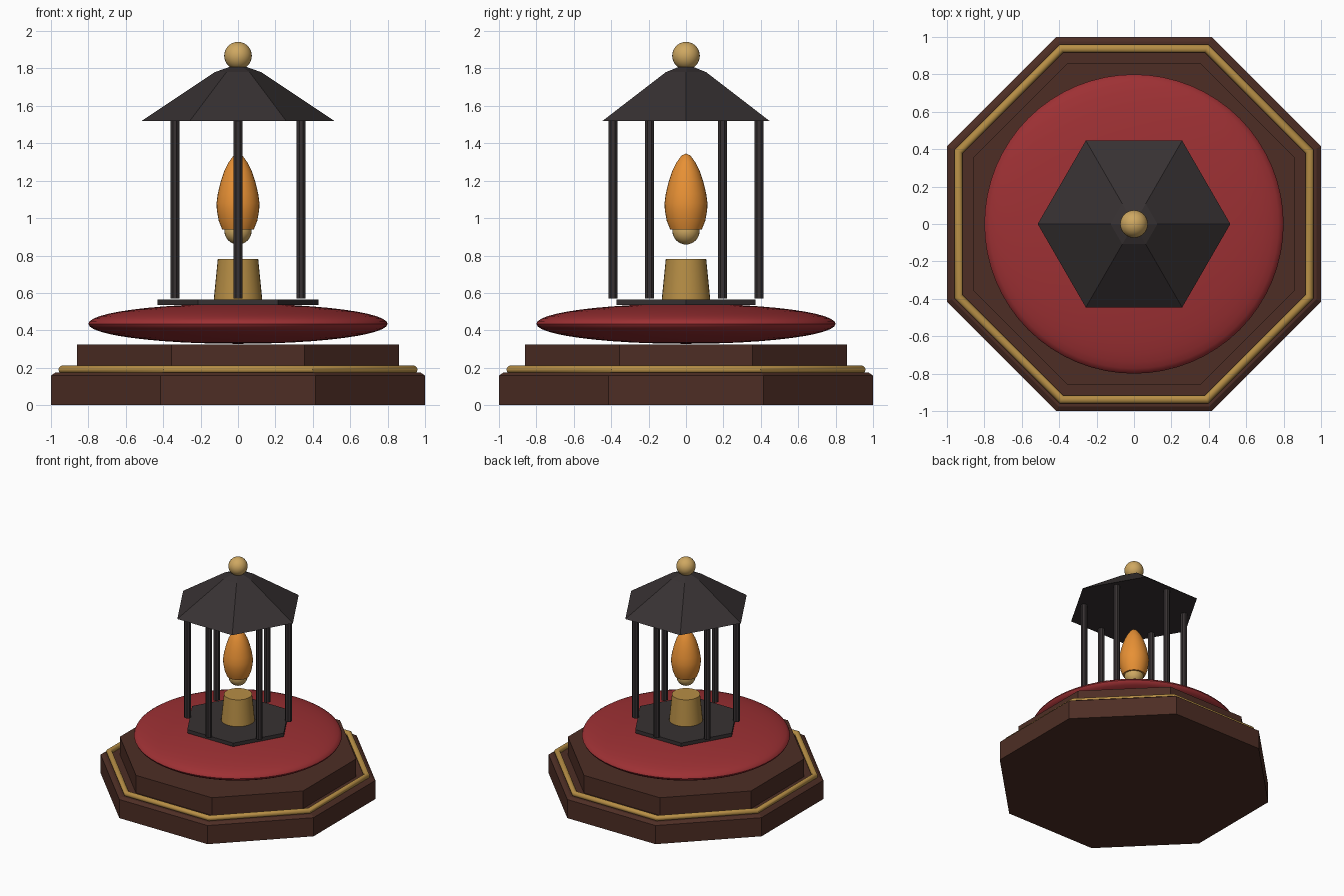
import bpy
import math

cube = bpy.data.objects.get("Cube")
if cube:
    bpy.data.objects.remove(cube, do_unlink=True)


def material(name, rgb):
    m = bpy.data.materials.new(name)
    m.use_nodes = True
    colour = (*rgb, 1)
    m.diffuse_color = colour
    m.node_tree.nodes["Principled BSDF"].inputs["Base Color"].default_value = colour
    return m


WOOD = material("dark wood", (0.075, 0.027, 0.018))
RED = material("red velvet", (0.34, 0.03, 0.034))
IRON = material("black iron", (0.038, 0.031, 0.032))
BRASS = material("brass", (0.47, 0.27, 0.06))
PALE_BRASS = material("pale brass", (0.62, 0.39, 0.12))
FLAME = material("flame orange", (0.8, 0.28, 0.035))


def lathe(name, profile, sides, mat, turn=0.0, smooth=False, loop=False, at=(0, 0)):
    """Spin (radius, z) points about a vertical axis; points run bottom to top."""
    verts, rings, faces = [], [], []
    for r, z in profile:
        count = 1 if r == 0 else sides
        rings.append([len(verts) + i % count for i in range(sides)])
        for i in range(count):
            a = turn + math.tau * i / sides
            verts.append((at[0] + r * math.cos(a), at[1] + r * math.sin(a), z))
    pairs = list(zip(rings, rings[1:]))
    if loop:
        pairs.append((rings[-1], rings[0]))
    for low, high in pairs:
        for i in range(sides):
            j = (i + 1) % sides
            face = list(dict.fromkeys((low[i], low[j], high[j], high[i])))
            faces.append(face)
    if not loop:
        if profile[0][0] > 0:
            faces.append(rings[0][::-1])
        if profile[-1][0] > 0:
            faces.append(rings[-1])
    mesh = bpy.data.meshes.new(name)
    mesh.from_pydata(verts, [], faces)
    mesh.materials.append(mat)
    obj = bpy.data.objects.new(name, mesh)
    bpy.context.collection.objects.link(obj)
    if smooth:
        bpy.ops.object.select_all(action="DESELECT")
        obj.select_set(True)
        bpy.context.view_layer.objects.active = obj
        bpy.ops.object.shade_smooth_by_angle(angle=math.radians(40))
    return obj


def ellipsoid(name, radius, height, z, sides, rows, mat):
    arc = [(radius * math.cos(t), z + height * math.sin(t))
           for t in (math.pi * (k / rows - 0.5) for k in range(1, rows))]
    return lathe(name, [(0, z - height), *arc, (0, z + height)], sides, mat, smooth=True)


# Octagonal plinth, measured across its flats
EIGHTH = math.pi / 8
flat = 1 / math.cos(EIGHTH)
lathe("lower_plinth", [(flat, 0), (flat, 0.158), (0.975 * flat, 0.175)], 8, WOOD, EIGHTH)
lathe("upper_plinth", [(0.86 * flat, 0.17), (0.86 * flat, 0.325)], 8, WOOD, EIGHTH)
bead = [((0.938 + 0.022 * math.cos(t)) * flat, 0.19 + 0.022 * math.sin(t))
        for t in (math.tau * k / 12 for k in range(12))]
lathe("brass_trim", bead, 8, BRASS, EIGHTH, smooth=True, loop=True)

# Round cushion
ellipsoid("cushion", 0.8, 0.107, 0.435, 64, 24, RED)

# Lantern floor, posts and roof
lathe("lantern_floor", [(0.43, 0.535), (0.43, 0.565)], 6, IRON)
for k in range(6):
    a = math.pi / 6 + k * math.pi / 3
    lathe(f"lantern_post_{k + 1}", [(0.026, 0.57), (0.026, 1.525)], 8, IRON, EIGHTH,
          at=(0.39 * math.cos(a), 0.39 * math.sin(a)))
lathe("lantern_roof", [(0.515, 1.52), (0.125, 1.78), (0.04, 1.81)], 6, IRON)
ellipsoid("finial", 0.074, 0.074, 1.868, 24, 16, PALE_BRASS)

# Candle cup with the floating flame above it
lathe("candle_cup", [(0.13, 0.56), (0.108, 0.782)], 32, BRASS, smooth=True)
ellipsoid("flame_base", 0.073, 0.073, 0.932, 24, 16, PALE_BRASS)
lathe("flame", [(0.085, 0.94), (0.103, 0.985), (0.113, 1.04), (0.115, 1.08), (0.108, 1.13),
                (0.094, 1.19), (0.074, 1.25), (0.049, 1.3), (0.023, 1.335), (0, 1.345)],
      32, FLAME, smooth=True)
